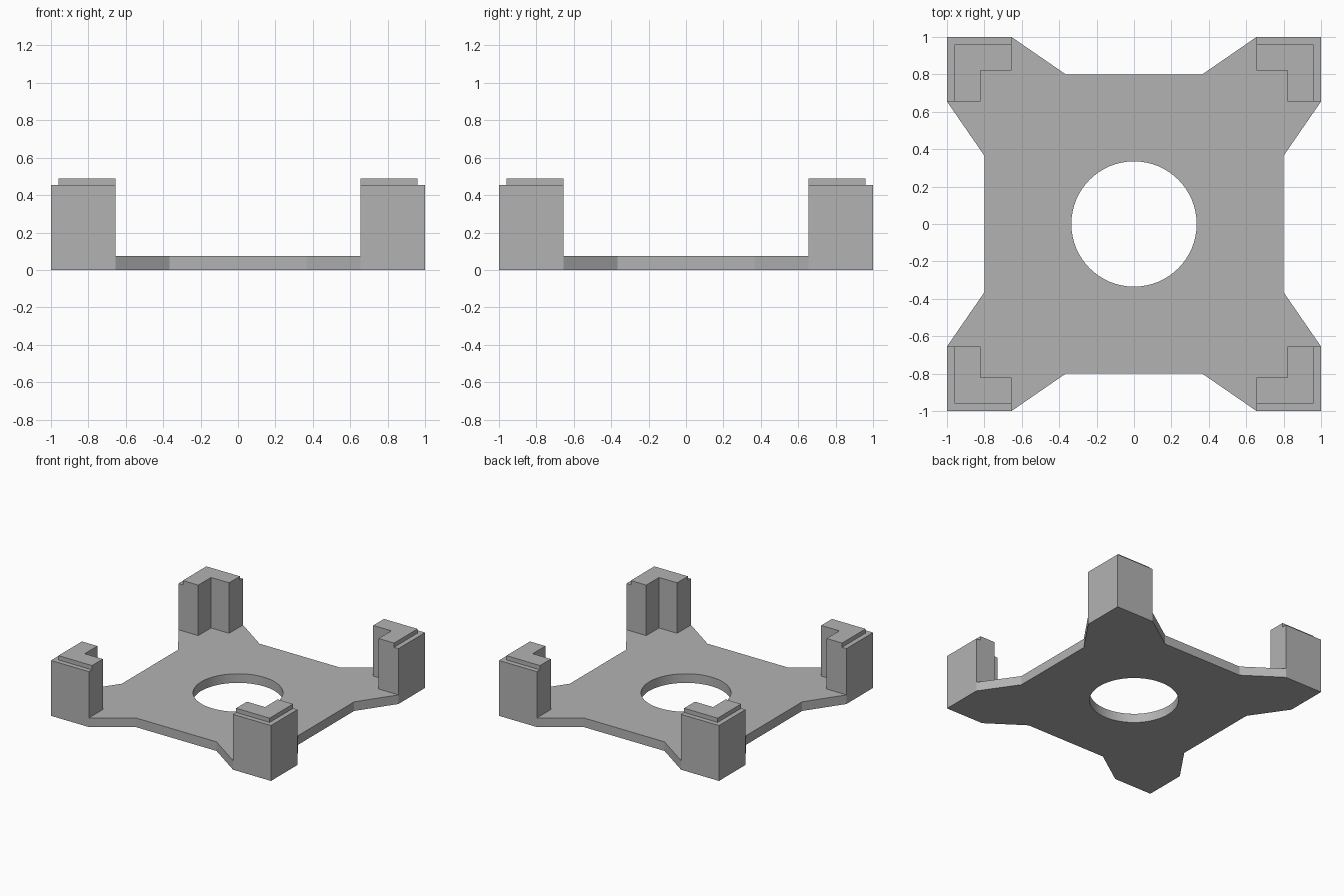
import bpy
import bmesh
import math
from mathutils import Matrix, Vector

cube = bpy.data.objects.get("Cube")
if cube:
    bpy.data.objects.remove(cube, do_unlink=True)

GREY = (0.45, 0.45, 0.45, 1.0)
grey = bpy.data.materials.new("plain grey")
grey.use_nodes = True
grey.diffuse_color = GREY
grey.node_tree.nodes["Principled BSDF"].inputs["Base Color"].default_value = GREY

PLATE_TOP, POST_TOP, LIP_TOP = 0.075, 0.455, 0.49
OUTER, ARM_END, INNER, LIP_INSET = 1.0, 0.655, 0.82, 0.04
SIDE, FLARE, HOLE = 0.8, 0.365, 0.335


def prism(name, loops, bottom, top):
    """Solid between two heights; the first loop is the outline, others are holes."""
    bm = bmesh.new()
    edges = []
    for loop in loops:
        verts = [bm.verts.new((x, y, bottom)) for x, y in loop]
        edges += [bm.edges.new((a, b)) for a, b in zip(verts, verts[1:] + verts[:1])]
    if len(loops) == 1:
        bm.faces.new(bm.verts[:])
    else:
        bmesh.ops.triangle_fill(bm, edges=edges, use_beauty=True)
    new = bmesh.ops.extrude_face_region(bm, geom=bm.faces[:])["geom"]
    bmesh.ops.translate(bm, vec=(0, 0, top - bottom),
                        verts=[v for v in new if isinstance(v, bmesh.types.BMVert)])
    bmesh.ops.recalc_face_normals(bm, faces=bm.faces[:])
    mesh = bpy.data.meshes.new(name)
    bm.to_mesh(mesh)
    bm.free()
    mesh.materials.append(grey)
    obj = bpy.data.objects.new(name, mesh)
    bpy.context.collection.objects.link(obj)
    return obj


def angle_profile(outer, sx, sy):
    """L-shaped corner section, mirrored into the wanted quadrant."""
    points = [(ARM_END, outer), (outer, outer), (outer, ARM_END),
              (INNER, ARM_END), (INNER, INNER), (ARM_END, INNER)]
    return [(x * sx, y * sy) for x, y in points]


# Base plate: one flared corner repeated around, with a round central hole
corner = [(SIDE, FLARE), (OUTER, ARM_END), (OUTER, OUTER), (ARM_END, OUTER), (FLARE, SIDE)]
outline = []
for quarter in range(4):
    turn = Matrix.Rotation(quarter * math.pi / 2, 2)
    outline += [tuple(turn @ Vector(p)) for p in corner]
steps = 64
hole = [(HOLE * math.cos(i * math.tau / steps), HOLE * math.sin(i * math.tau / steps))
        for i in range(steps)]
plate = prism("base_plate", [outline, hole], 0, PLATE_TOP)

# Corner posts, each topped by a lip set in from the outer walls
for sx, side in ((1, "left"), (-1, "right")):
    for sy, end in ((-1, "front"), (1, "back")):
        prism(f"{end}_{side}_post", [angle_profile(OUTER, sx, sy)], PLATE_TOP, POST_TOP)
        prism(f"{end}_{side}_lip", [angle_profile(OUTER - LIP_INSET, sx, sy)],
              POST_TOP, LIP_TOP)

# Smooth hole wall with crisp rims
bpy.ops.object.select_all(action="DESELECT")
plate.select_set(True)
bpy.context.view_layer.objects.active = plate
bpy.ops.object.shade_smooth_by_angle(angle=math.radians(20))
